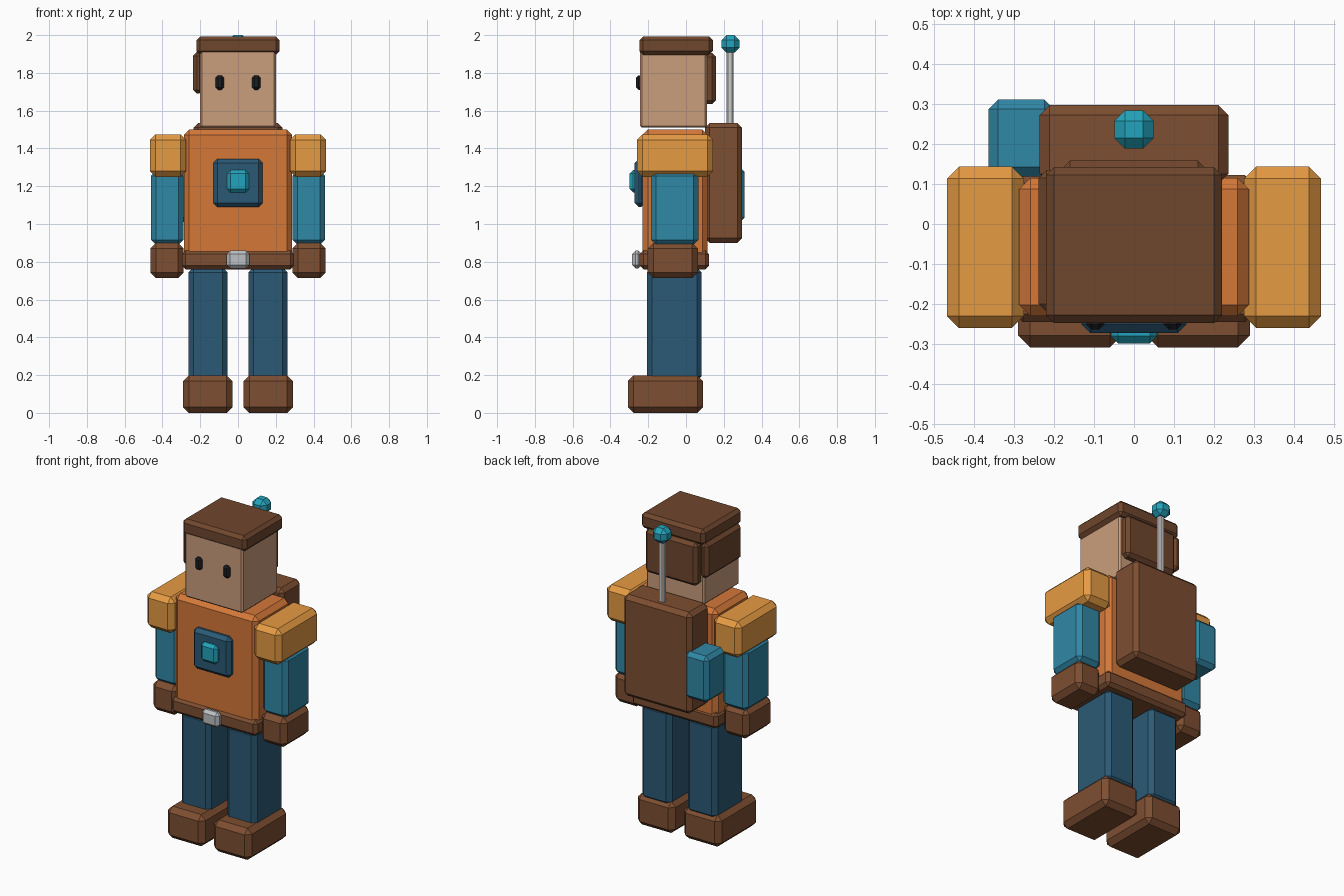
import bpy


def lin(c):
    c /= 255
    return c / 12.92 if c <= 0.04045 else ((c + 0.055) / 1.055) ** 2.4


def mat(name, r, g, b):
    m = bpy.data.materials.new(name)
    m.diffuse_color = (lin(r), lin(g), lin(b), 1)
    return m


BROWN = mat("leather", 125, 78, 49)
HAIR = mat("hair_brown", 112, 71, 45)
SKIN = mat("skin", 202, 157, 124)
ORANGE = mat("orange", 213, 120, 57)
YELLOW = mat("amber", 230, 155, 67)
TEAL = mat("teal", 48, 135, 166)
NAVY = mat("navy", 43, 90, 118)
CYAN = mat("cyan", 36, 164, 188)
BLACK = mat("black", 28, 30, 34)
SILVER = mat("silver", 190, 193, 196)


def box(name, x, y, z, bevel, material=None):
    """Chamfered box from (min, max) ranges."""
    lo, hi = zip(x, y, z)
    bpy.ops.mesh.primitive_cube_add(
        size=1, location=[(a + b) / 2 for a, b in zip(lo, hi)])
    o = bpy.context.object
    o.name = name
    o.scale = [b - a for a, b in zip(lo, hi)]
    bpy.ops.object.transform_apply(location=False, rotation=False, scale=True)
    m = o.modifiers.new("chamfer", "BEVEL")
    m.width = bevel
    m.segments = 1
    m.limit_method = 'NONE'
    if material:
        o.data.materials.append(material)
    return o


def pair(name, x, y, z, bevel, material):
    """Same box on both sides of x = 0."""
    box(name + "_left", x, y, z, bevel, material)
    box(name + "_right", (-x[1], -x[0]), y, z, bevel, material)


# Legs and boots
pair("boot", (0.03, 0.29), (-0.308, 0.09), (0, 0.198), 0.03, BROWN)
pair("leg", (0.055, 0.262), (-0.207, 0.083), (0.17, 0.77), 0.026, NAVY)

# Torso, belt and chest badge
box("torso", (-0.287, 0.287), (-0.23, 0.115), (0.82, 1.5), 0.028, ORANGE)
box("belt", (-0.297, 0.297), (-0.245, 0.122), (0.76, 0.86), 0.02, BROWN)
box("buckle", (-0.06, 0.06), (-0.285, -0.235), (0.765, 0.86), 0.018, SILVER)
box("badge_plate", (-0.131, 0.131), (-0.272, -0.215), (1.09, 1.345), 0.022, NAVY)
box("badge_core", (-0.058, 0.058), (-0.298, -0.25), (1.167, 1.285), 0.018, CYAN)

# Arms
pair("shoulder", (0.275, 0.467), (-0.26, 0.143), (1.25, 1.475), 0.03, YELLOW)
pair("arm", (0.288, 0.461), (-0.185, 0.065), (0.89, 1.28), 0.026, TEAL)
pair("hand", (0.288, 0.464), (-0.203, 0.063), (0.713, 0.9), 0.03, BROWN)

# Head, hair and eyes
box("head", (-0.2, 0.2), (-0.243, 0.11), (1.51, 1.92), 0.01, SKIN)
box("hair_top", (-0.22, 0.22), (-0.247, 0.142), (1.895, 1.993), 0.02, HAIR)
box("hair_back", (-0.18, 0.18), (0.085, 0.158), (1.635, 1.905), 0.02, HAIR)
box("hair_side", (-0.238, -0.185), (-0.22, 0.135), (1.69, 1.91), 0.02, HAIR)
pair("eye", (0.074, 0.119), (-0.264, -0.23), (1.71, 1.787), 0.013, BLACK)

# Backpack with side pouch and antenna
box("backpack", (-0.236, 0.236), (0.1, 0.297), (0.9, 1.535), 0.025, BROWN)
box("side_pouch", (-0.363, -0.2), (0.118, 0.311), (1.01, 1.3), 0.024, TEAL)
box("antenna_rod", (-0.018, 0.018), (0.215, 0.251), (1.5, 1.93), 0.008)
box("antenna_tip", (-0.049, 0.049), (0.188, 0.284), (1.907, 2.0), 0.027, CYAN)
